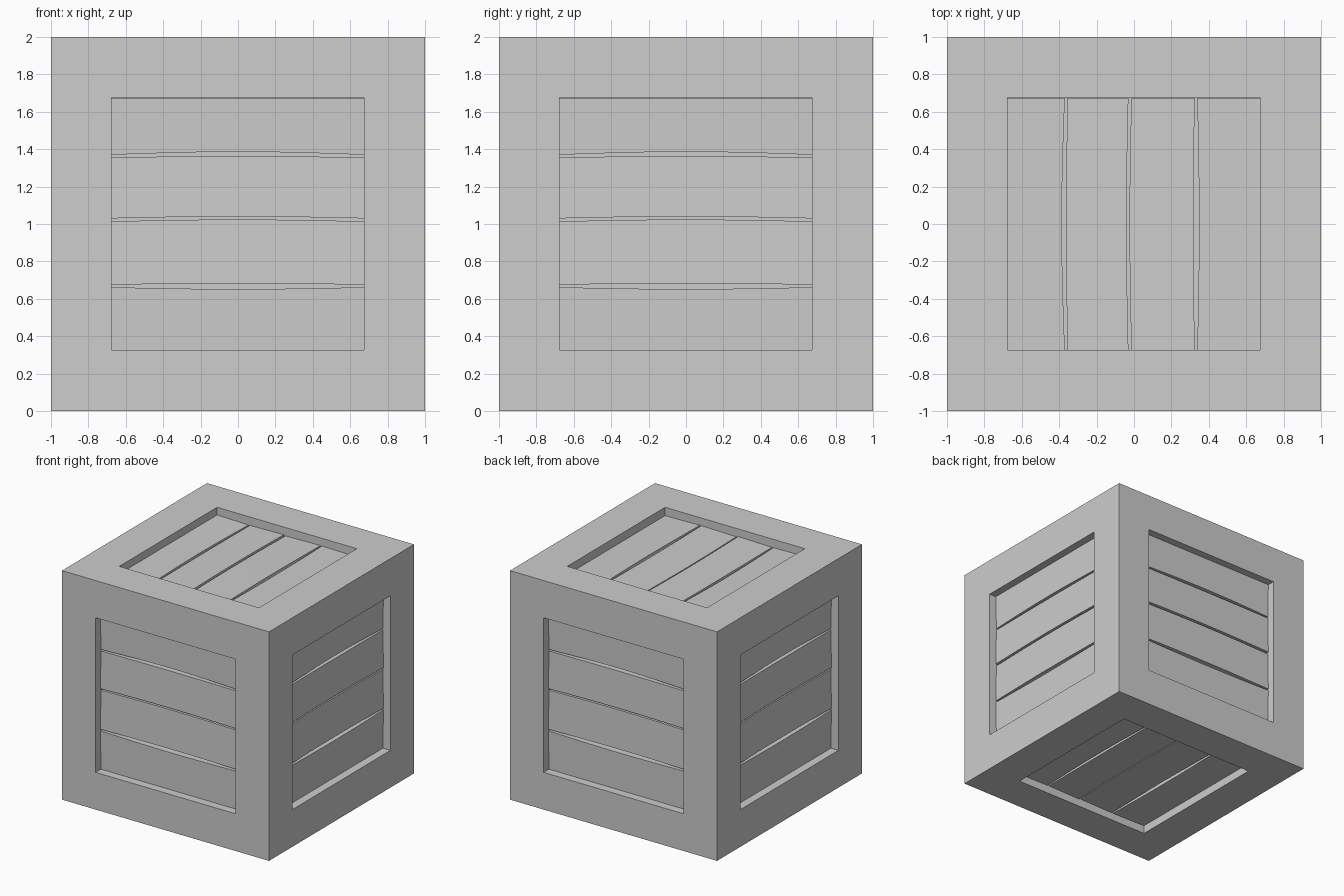
import bpy, bmesh
from math import radians, pi, cos
from mathutils import Matrix

if "Cube" in bpy.data.objects:
    bpy.data.objects.remove(bpy.data.objects["Cube"], do_unlink=True)

grey = bpy.data.materials.new("plain grey")
grey.use_nodes = True
colour = (0.61, 0.61, 0.61, 1)
grey.diffuse_color = colour
grey.node_tree.nodes["Principled BSDF"].inputs["Base Color"].default_value = colour

HALF_OPENING = 0.675
CENTRE = Matrix.Translation((0, 0, 1))


def add_object(name, bm, matrix):
    bmesh.ops.recalc_face_normals(bm, faces=bm.faces)
    bm.transform(matrix)
    mesh = bpy.data.meshes.new(name)
    bm.to_mesh(mesh)
    bm.free()
    mesh.materials.append(grey)
    obj = bpy.data.objects.new(name, mesh)
    bpy.context.collection.objects.link(obj)


def build_frame():
    """Cube with a square, straight-walled recess in every side."""
    bm = bmesh.new()
    bmesh.ops.create_cube(bm, size=2)
    panels = list(bm.faces)
    bmesh.ops.inset_individual(bm, faces=panels, thickness=1 - HALF_OPENING,
                               use_even_offset=True)
    floors = bmesh.ops.extrude_discrete_faces(bm, faces=panels)["faces"]
    for face in floors:
        face.normal_update()
        bmesh.ops.translate(bm, verts=face.verts, vec=face.normal * -0.13)
    add_object("crate_frame", bm, CENTRE)


def build_plank(name, low, high, low_bow, high_bow, tilt, matrix):
    """Board along x facing -y, with gently bowed long edges."""
    bm = bmesh.new()
    steps = 8
    rings = []
    for i in range(steps + 1):
        t = 2 * i / steps - 1
        bow = cos(t * pi / 2)
        x = t * HALF_OPENING
        bottom, top = low + low_bow * bow, high + high_bow * bow
        corners = ((-0.93 - tilt, bottom), (-0.93 + tilt, top),
                   (-0.86, top), (-0.86, bottom))
        rings.append([bm.verts.new((x, y, z)) for y, z in corners])
    for a, b in zip(rings, rings[1:]):
        for k in range(4):
            n = (k + 1) % 4
            bm.faces.new((a[k], a[n], b[n], b[k]))
    bm.faces.new(rings[0])
    bm.faces.new(rings[-1])
    add_object(name, bm, matrix)


# Each board: lower edge, upper edge, bow of each edge, surface tilt
BOARDS = [
    (-0.675, -0.338, 0, -0.010, -0.003),
    (-0.325, 0.014, 0.008, 0.010, 0.003),
    (0.030, 0.358, 0.010, 0.003, 0.003),
    (0.370, 0.675, 0.016, 0, -0.003),
]

# Upright sides turn about z; top and bottom boards run front to back
left_turn = Matrix.Rotation(radians(90), 4, "Z")
SIDES = {
    "front": Matrix.Identity(4),
    "left": left_turn,
    "back": Matrix.Rotation(pi, 4, "Z"),
    "right": Matrix.Rotation(-pi / 2, 4, "Z"),
    "top": Matrix.Rotation(-pi / 2, 4, "Y") @ left_turn,
    "bottom": Matrix.Rotation(pi / 2, 4, "Y") @ left_turn,
}

build_frame()
for side, turn in SIDES.items():
    for number, board in enumerate(BOARDS, 1):
        build_plank(f"{side}_plank_{number}", *board, CENTRE @ turn)
